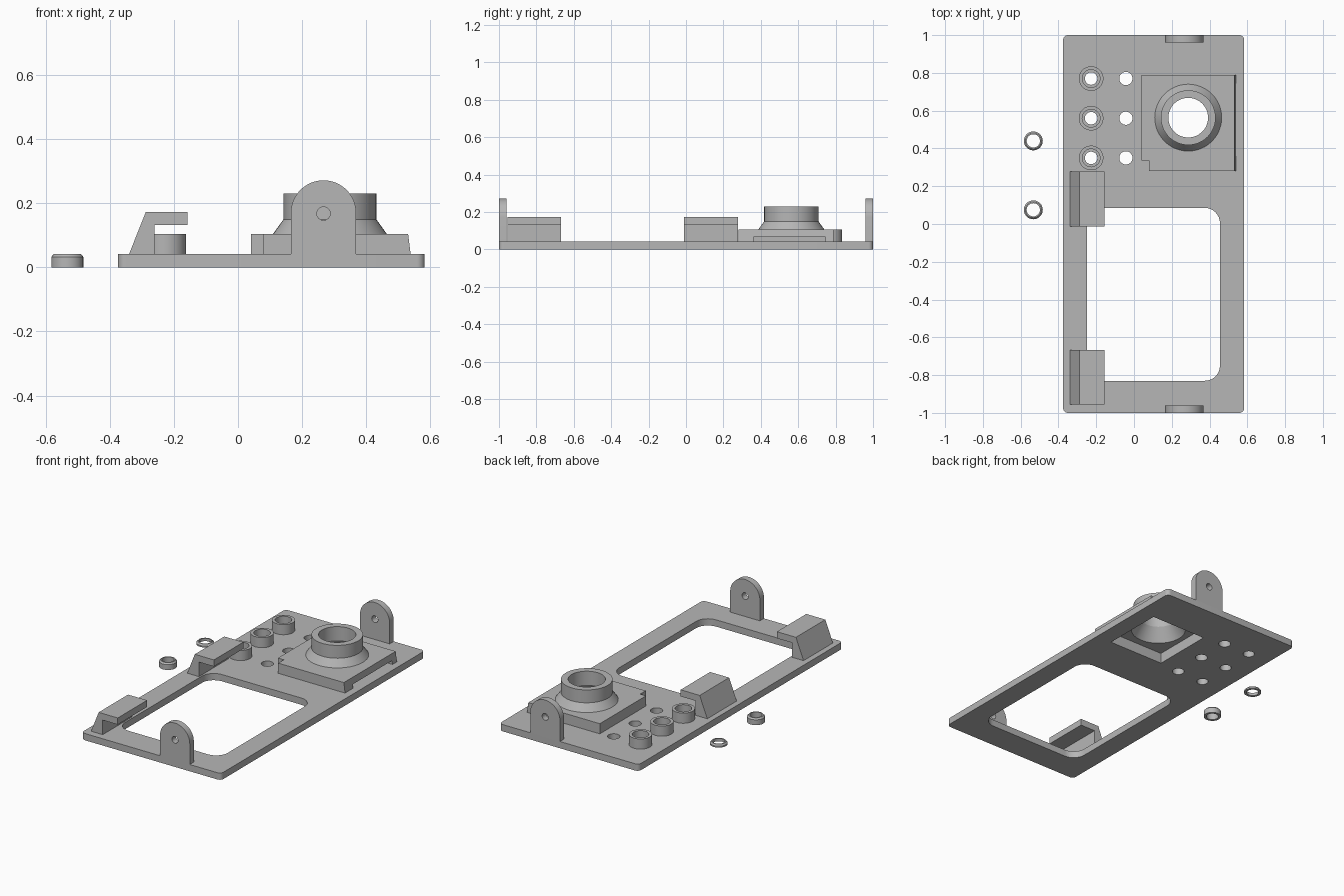
import bpy, bmesh, math
from mathutils import Vector

if "Cube" in bpy.data.objects:
    bpy.data.objects.remove(bpy.data.objects["Cube"])

grey = bpy.data.materials.new("plain grey")
grey.diffuse_color = (0.47, 0.47, 0.47, 1)
grey.use_nodes = True
grey.node_tree.nodes["Principled BSDF"].inputs["Base Color"].default_value = grey.diffuse_color


def finish(name, bm):
    bmesh.ops.recalc_face_normals(bm, faces=bm.faces)
    mesh = bpy.data.meshes.new(name)
    bm.to_mesh(mesh)
    bm.free()
    mesh.materials.append(grey)
    ob = bpy.data.objects.new(name, mesh)
    bpy.context.collection.objects.link(ob)
    return ob


def prism(name, outline, a, b, axis="z"):
    """Extrude a 2D outline along z (outline in xy) or along y (outline in xz)."""
    place = (lambda u, v, w: (u, v, w)) if axis == "z" else (lambda u, v, w: (u, w, v))
    bm = bmesh.new()
    face = bm.faces.new([bm.verts.new(place(u, v, a)) for u, v in outline])
    new = bmesh.ops.extrude_face_region(bm, geom=[face])["geom"]
    step = Vector(place(0, 0, b - a))
    bmesh.ops.translate(bm, vec=step, verts=[g for g in new if isinstance(g, bmesh.types.BMVert)])
    return finish(name, bm)


def rect(x0, x1, y0, y1, r=0, n=8):
    """Rectangle outline with optional rounded corners."""
    if r == 0:
        return [(x0, y0), (x1, y0), (x1, y1), (x0, y1)]
    pts = []
    for k, (cx, cy) in enumerate([(x1 - r, y1 - r), (x0 + r, y1 - r), (x0 + r, y0 + r), (x1 - r, y0 + r)]):
        for i in range(n + 1):
            t = math.pi / 2 * (k + i / n)
            pts.append((cx + r * math.cos(t), cy + r * math.sin(t)))
    return pts


def circle(cx, cy, r, n=40):
    return [(cx + r * math.cos(2 * math.pi * i / n), cy + r * math.sin(2 * math.pi * i / n)) for i in range(n)]


def lathe(name, profile, cx, cy, n=48):
    """Revolve a closed (radius, z) profile around a vertical axis."""
    bm = bmesh.new()
    rings = [[bm.verts.new((x, y, z)) for x, y in circle(cx, cy, r, n)] for r, z in profile]
    for k, ring in enumerate(rings):
        nxt = rings[(k + 1) % len(rings)]
        for i in range(n):
            j = (i + 1) % n
            bm.faces.new((ring[i], ring[j], nxt[j], nxt[i]))
    return finish(name, bm)


def cut(ob, outline, a, b, axis="z"):
    cutter = prism("cutter", outline, a, b, axis)
    cutter.hide_render = True
    mod = ob.modifiers.new("cut", "BOOLEAN")
    mod.operation, mod.solver, mod.object = "DIFFERENCE", "EXACT", cutter
    bpy.context.view_layer.objects.active = ob
    bpy.ops.object.modifier_apply(modifier=mod.name)
    bpy.data.objects.remove(cutter)


T = 0.042            # plate thickness
TOP = 0.105          # height of block and sleeves
MX, MY = 0.287, 0.563  # centre of the round mount
ROWS = (0.77, 0.56, 0.35)
POCKET = rect(MX - 0.19, MX + 0.19, 0.36, 0.745)

# base plate with window, pocket and six holes
plate = prism("base_plate", rect(-0.375, 0.583, -1, 1, 0.025), 0, T)
cut(plate, rect(-0.25, 0.455, -0.83, 0.085, 0.08), -0.1, 0.1)
cut(plate, POCKET, -0.1, 0.1)
for y in ROWS:
    cut(plate, circle(-0.227, y, 0.033), -0.1, 0.1)
    cut(plate, circle(-0.043, y, 0.035), -0.1, 0.1)

# square block with hollow underside, side slot and corner notch
block = prism("mount_block", [(0.04, T), (0.539, T), (0.531, TOP), (0.04, TOP)], 0.28, 0.788, "y")
cut(block, rect(0, 0.08, 0.2, 0.335), 0, 0.2)
cut(block, rect(MX - 0.19, 0.6, 0.36, 0.745), 0, 0.065)
cut(block, circle(MX, MY, 0.162, 48), 0, 0.2)

# round mount: flared skirt and collar
mount = lathe("round_mount", [(0.178, 0.104), (0.145, 0.15), (0.145, 0.23), (0.105, 0.23),
                              (0.105, 0.145), (0.158, 0.065), (0.164, 0.065), (0.164, 0.104)], MX, MY)

# sleeves over the left row of holes
sleeves = [lathe("sleeve", [(0.065, T), (0.065, TOP), (0.047, TOP), (0.047, T)], -0.227, y) for y in ROWS]

# hooked clips along the left edge
for y0, y1 in ((-0.955, -0.667), (-0.012, 0.277)):
    prism("clip", [(-0.34, T), (-0.26, T), (-0.26, 0.132), (-0.157, 0.132), (-0.157, 0.173), (-0.288, 0.173)],
          y0, y1, "y")

# upright rounded lugs with pin holes at both ends
arch = [(0.267 + 0.102 * math.cos(math.pi * i / 24), 0.17 + 0.102 * math.sin(math.pi * i / 24)) for i in range(25)]
lugs = []
for y0, y1 in ((-1, -0.96), (0.96, 1)):
    lug = prism("end_lug", [(0.369, T)] + arch + [(0.165, T)], y0, y1, "y")
    cut(lug, circle(0.267, 0.168, 0.021, 24), y0 - 0.1, y1 + 0.1, "y")
    lugs.append(lug)

# two loose collars beside the plate
collars = [lathe("loose_collar", [(0.05, 0), (0.05, h - 0.009), (0.042, h), (0.035, h), (0.035, 0)], -0.533, y)
           for y, h in ((0.44, 0.018), (0.075, 0.042))]

# smooth round surfaces, keep edges sharp
for ob in [plate, block, mount] + sleeves + lugs + collars:
    bpy.ops.object.select_all(action="DESELECT")
    ob.select_set(True)
    bpy.context.view_layer.objects.active = ob
    bpy.ops.object.shade_smooth_by_angle(angle=math.radians(30))
